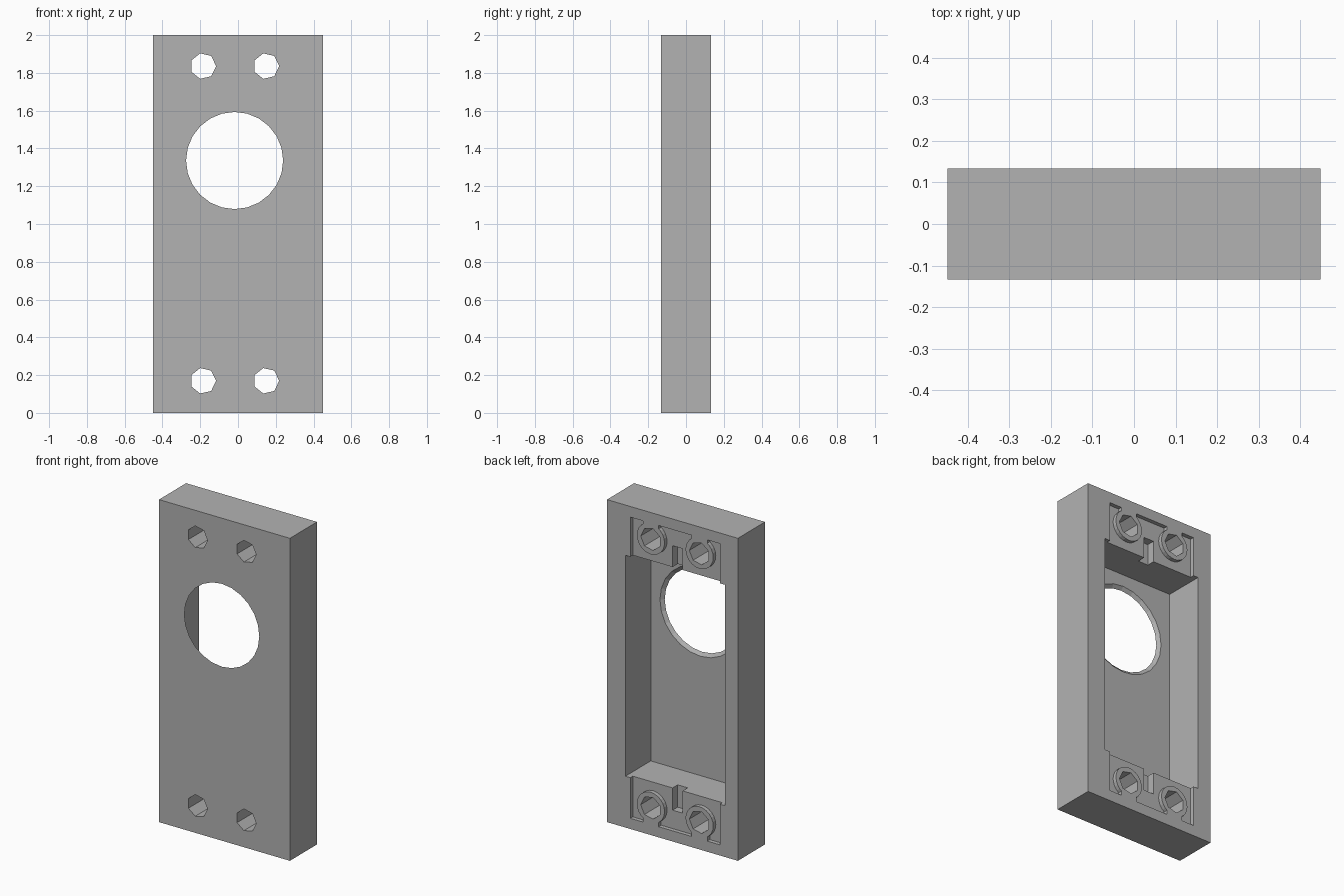
import bpy, bmesh
from math import cos, sin, tau

cube = bpy.data.objects.get("Cube")
if cube:
    bpy.data.objects.remove(cube, do_unlink=True)

grey = bpy.data.materials.new("plain grey")
grey.use_nodes = True
colour = (0.448, 0.448, 0.448, 1)
grey.diffuse_color = colour
grey.node_tree.nodes["Principled BSDF"].inputs["Base Color"].default_value = colour

MID = -0.018                      # centre line of the cut-outs
FRONT, BACK, OUT = -0.133, 0.133, 0.2
FLOOR = -0.116                    # inside face of the thin front wall
POCKET = BACK - 0.025


def prism(name, near, far, y0, y1):
    """Join two matching x-z outlines at depths y0 and y1."""
    bm = bmesh.new()
    a = [bm.verts.new((x, y0, z)) for x, z in near]
    b = [bm.verts.new((x, y1, z)) for x, z in far]
    bm.faces.new(a)
    bm.faces.new(b[::-1])
    for i in range(len(a)):
        j = (i + 1) % len(a)
        bm.faces.new((a[i], b[i], b[j], a[j]))
    bmesh.ops.recalc_face_normals(bm, faces=bm.faces)
    mesh = bpy.data.meshes.new(name)
    bm.to_mesh(mesh)
    bm.free()
    mesh.materials.append(grey)
    obj = bpy.data.objects.new(name, mesh)
    bpy.context.collection.objects.link(obj)
    return obj


def block(name, x, half, z0, z1, y0, y1):
    pts = [(x - half, z0), (x + half, z0), (x + half, z1), (x - half, z1)]
    return prism(name, pts, pts, y0, y1)


def ring(x, z, r, n):
    return [(x + r * cos(tau * i / n), z + r * sin(tau * i / n)) for i in range(n)]


def cut(target, cutter):
    """Subtract the cutter from the target, then discard the cutter."""
    mod = target.modifiers.new("cut", "BOOLEAN")
    mod.operation = "DIFFERENCE"
    mod.solver = "EXACT"
    mod.object = cutter
    bpy.context.view_layer.update()
    graph = bpy.context.evaluated_depsgraph_get()
    mesh = bpy.data.meshes.new_from_object(target.evaluated_get(graph))
    target.modifiers.clear()
    target.data = mesh
    bpy.data.objects.remove(cutter, do_unlink=True)


# Solid plate and the deep cavity open at the back
plate = block("mounting_plate", 0, 0.449, 0, 2, FRONT, BACK)
cut(plate, block("cavity", MID, 0.341, 0.318, 1.688, FLOOR, OUT))

# Large round window, flaring toward the inside
cut(plate, prism("window", ring(MID, 1.336, 0.2375, 24),
                 ring(MID, 1.336, 0.2975, 24), FRONT - 0.016, FLOOR + 0.016))

# Matching details at the bottom and top ends
for top in (False, True):
    def span(low, high):
        return (2 - high, 2 - low) if top else (low, high)

    # Shallow pocket that leaves a necked pad around each screw hole
    pocket = block("pocket", MID, 0.307, *span(0.066, 0.4), POCKET, OUT)
    for side in (-1, 1):
        x = MID + side * 0.167
        z = 1.836 if top else 0.17
        pad = ring(x, z, 0.095, 24)
        cut(pocket, prism("pad", pad, pad, 0, 0.3))
        cut(pocket, block("neck", x, 0.054, *span(0.03, 0.13), 0, 0.3))
    cut(plate, pocket)

    # Central slot running into the cavity
    cut(plate, block("slot", MID, 0.0345, *span(0.18, 0.4), POCKET - 0.05, OUT))

    # Screw holes
    for side in (-1, 1):
        hole = ring(MID + side * 0.167, 1.836 if top else 0.17, 0.069, 7)
        cut(plate, prism("screw_hole", hole, hole, -0.3, 0.3))
